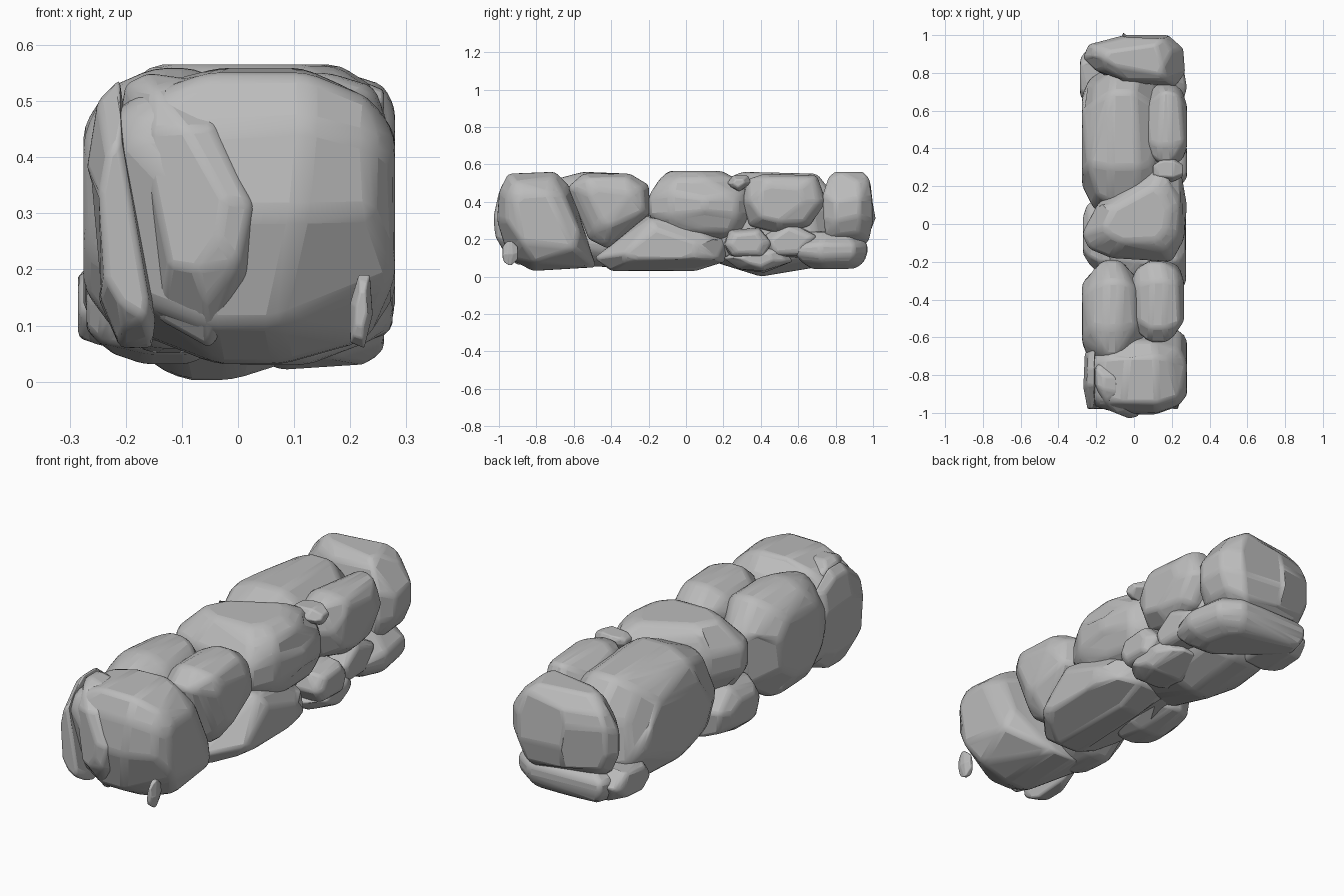
import bpy
import bmesh
import math
import random
from mathutils import Vector

default_cube = bpy.data.objects.get("Cube")
if default_cube:
    bpy.data.objects.remove(default_cube, do_unlink=True)

# One plain stone colour
grey = bpy.data.materials.new("stone grey")
grey.use_nodes = True
grey.diffuse_color = (.5, .5, .5, 1)
shader = next(n for n in grey.node_tree.nodes if n.type == "BSDF_PRINCIPLED")
shader.inputs["Base Color"].default_value = grey.diffuse_color
shader.inputs["Roughness"].default_value = .9

# Ways to place an outline point (a, b) at depth d along each axis
PLACE = {
    "x": lambda a, b, d: Vector((d, a, b)),
    "y": lambda a, b, d: Vector((a, d, b)),
    "z": lambda a, b, d: Vector((a, b, d)),
}
rng = random.Random(11)


def stone(name, axis, low, high, outline, cap=.5, bevel=.022, lean=0):
    """Faceted boulder: full outline around the middle, domed at both ends."""
    place = PLACE[axis]
    count = len(outline)
    ca = sum(p[0] for p in outline) / count
    cb = sum(p[1] for p in outline) / count
    depth = high - low
    shoulder = (cap + 1) / 2 + .06
    rings = ((0, cap), (.13, shoulder), (.36, 1), (.64, 1), (.87, shoulder), (1, cap))
    bm = bmesh.new()
    for share, scale in rings:
        for a, b in outline:
            k = scale * rng.uniform(.86, 1.06) if scale < 1 else 1
            shift = rng.uniform(-.06, .06) if 0 < share < 1 else 0
            da, db = (a - ca) * k, (b - cb) * k
            bm.verts.new(place(ca + da, cb + db,
                               low + depth * (share + shift) + lean * da))
    hull = bmesh.ops.convex_hull(bm, input=bm.verts[:])
    spare = {g for g in hull["geom_interior"] + hull["geom_unused"]
             if isinstance(g, bmesh.types.BMVert)}
    bmesh.ops.delete(bm, geom=list(spare), context="VERTS")
    bmesh.ops.dissolve_limit(bm, angle_limit=math.radians(14),
                             verts=bm.verts[:], edges=bm.edges[:])
    bmesh.ops.recalc_face_normals(bm, faces=bm.faces[:])
    mesh = bpy.data.meshes.new(name)
    bm.to_mesh(mesh)
    bm.free()
    mesh.materials.append(grey)
    obj = bpy.data.objects.new(name, mesh)
    bpy.context.collection.objects.link(obj)
    worn = obj.modifiers.new("worn edges", "BEVEL")
    worn.width = min(bevel, depth * .1)
    worn.segments = 2
    worn.limit_method = "ANGLE"
    worn.angle_limit = math.radians(12)
    bpy.ops.object.select_all(action="DESELECT")
    obj.select_set(True)
    bpy.context.view_layer.objects.active = obj
    bpy.ops.object.shade_smooth_by_angle(angle=math.radians(14))


# Front end
stone("front_corner_stone", "x", -.24, .28,
      [(-1, .46), (-.95, .55), (-.7, .56), (-.62, .48), (-.52, .24),
       (-.48, .05), (-.82, .03), (-.95, .1), (-1.01, .3)], cap=.6)
stone("front_face_slab", "y", -1, -.72,
      [(-.22, .42), (-.2, .53), (-.16, .55), (-.09, .54), (-.03, .49), (.045, .31),
       (.03, .17), (-.05, .06), (-.14, .11), (-.18, .25)], cap=.55, lean=-.4)
stone("front_left_slab", "y", -.98, -.66,
      [(-.27, .38), (-.25, .5), (-.21, .54), (-.18, .3), (-.14, .1),
       (-.15, .06), (-.21, .06), (-.25, .15)], cap=.7)
stone("front_pebble", "y", -.98, -.9,
      [(.2, .07), (.2, .14), (.215, .19), (.235, .19), (.24, .12), (.225, .06)],
      bevel=.008)

# Right-hand face
stone("right_upper_stone", "x", -.02, .265,
      [(-.63, .48), (-.55, .55), (-.3, .55), (-.2, .49), (-.19, .34),
       (-.42, .15), (-.52, .2)])
stone("right_base_stone", "x", -.15, .275,
      [(-.49, .1), (-.4, .19), (-.2, .33), (.1, .29), (.22, .21),
       (.21, .08), (.05, .03), (-.4, .03)], cap=.55)
stone("right_rear_slab", "x", .06, .28,
      [(.3, .4), (.33, .52), (.42, .55), (.7, .54), (.75, .4),
       (.66, .27), (.5, .23), (.34, .27)], cap=.6)
stone("right_wedge_stone", "x", .04, .28,
      [(.2, .17), (.23, .25), (.4, .26), (.47, .18), (.42, .1), (.24, .1)], cap=.65)
stone("right_filler_stone", "x", 0, .25,
      [(.38, .2), (.55, .3), (.72, .22), (.64, .1), (.45, .1)], cap=.65)
stone("right_foot_stone", "x", -.02, .26,
      [(.2, .1), (.3, .16), (.52, .16), (.57, .08), (.42, .02), (.28, .04)])
stone("top_pebble", "x", .1, .26,
      [(.22, .5), (.25, .54), (.33, .54), (.35, .5), (.28, .45), (.24, .47)],
      bevel=.012)

# Through stone spanning the full width
stone("middle_through_stone", "z", .2, .565,
      [(-.275, -.05), (-.24, -.13), (-.12, -.18), (.2, -.2), (.265, -.08),
       (.28, .1), (.25, .27), (.17, .34), (0, .22), (-.19, .11)], cap=.6)

# Left-hand face
stone("left_front_stone", "x", -.275, .05,
      [(-.76, .36), (-.7, .52), (-.55, .56), (-.3, .55), (-.19, .42),
       (-.21, .17), (-.4, .05), (-.6, .06), (-.73, .18)], cap=.6)
stone("left_base_stone", "x", -.27, 0,
      [(-.27, .15), (-.2, .25), (0, .28), (.16, .2), (.14, .07),
       (-.05, .03), (-.2, .05)])
stone("left_rear_stone", "x", -.275, .17,
      [(0, .28), (.12, .48), (.3, .56), (.7, .55), (.82, .4),
       (.84, .18), (.7, .05), (.4, 0), (.08, .1)], cap=.6)

# Back end
stone("back_end_stone", "z", .16, .56,
      [(-.27, .88), (-.24, .95), (-.05, 1), (.18, 1), (.26, .93),
       (.27, .8), (.22, .73), (-.05, .75), (-.2, .81)], cap=.6)
stone("back_base_stone", "z", .04, .24,
      [(-.24, .88), (-.22, .96), (.15, .97), (.25, .9), (.28, .72),
       (.24, .58), (.1, .6), (-.05, .72)], cap=.6)
stone("back_left_foot_stone", "x", -.285, -.05,
      [(.62, .12), (.68, .2), (.86, .22), (.93, .14), (.88, .06), (.7, .05)], cap=.7)
